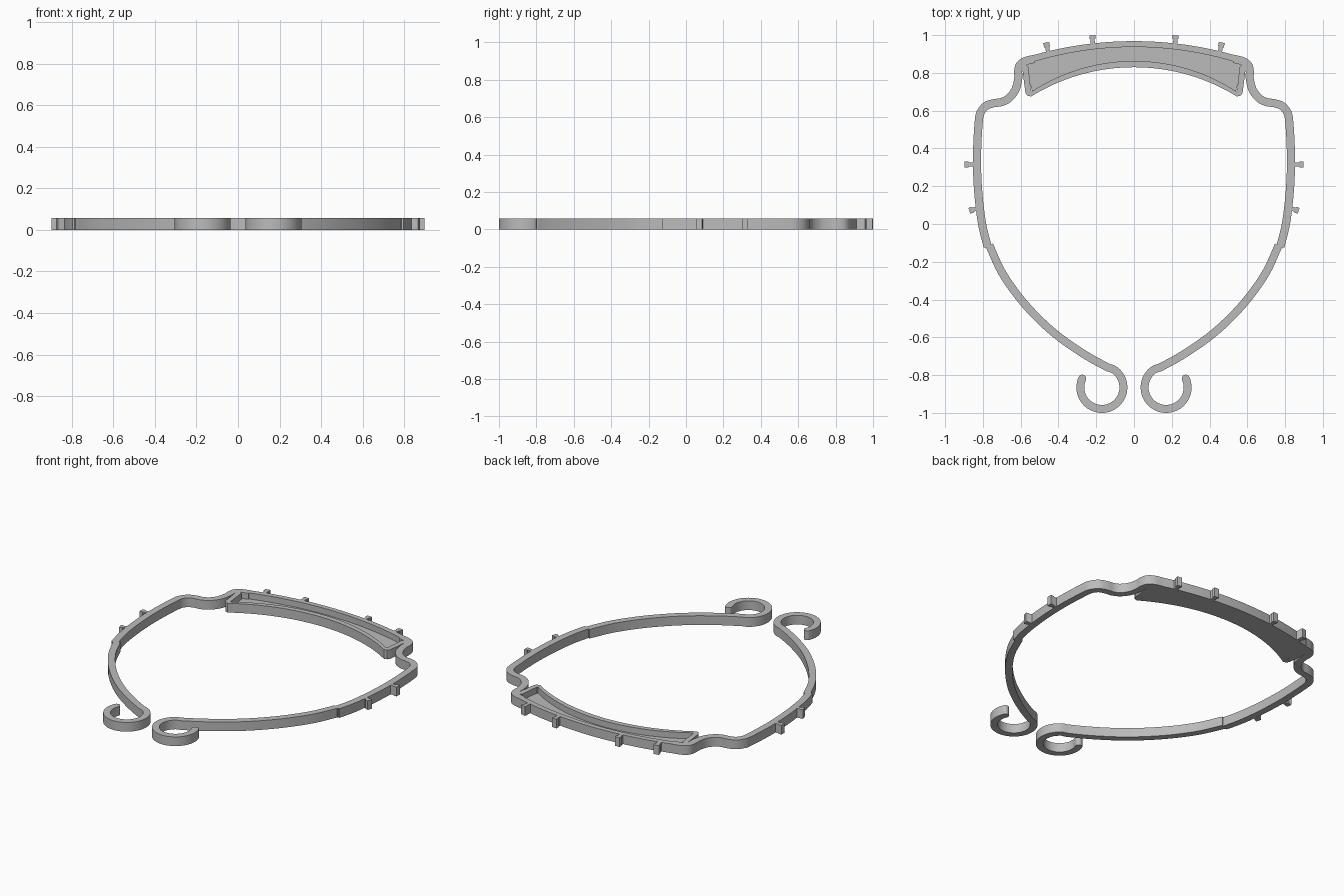
import bpy, bmesh, math
from mathutils import Vector

if "Cube" in bpy.data.objects:
    bpy.data.objects.remove(bpy.data.objects["Cube"])

H = 0.058       # height of the whole frame
FLOOR = 0.02    # thickness of the tray floor

grey = bpy.data.materials.new("grey plastic")
grey.diffuse_color = (0.5, 0.5, 0.5, 1)
grey.use_nodes = True
grey.node_tree.nodes["Principled BSDF"].inputs["Base Color"].default_value = grey.diffuse_color


def strip(name, a, b, z0=0.0, z1=H, closed=False, mirror=False):
    """Solid band between two matching lists of plan points."""
    bm = bmesh.new()
    rings = []
    for p, q in zip(a, b):
        rings.append([bm.verts.new((v[0], v[1], z))
                      for v, z in ((p, z0), (q, z0), (q, z1), (p, z1))])
    n = len(rings)
    for i in range(n if closed else n - 1):
        r, s = rings[i], rings[(i + 1) % n]
        for k in range(4):
            bm.faces.new((r[k], r[(k + 1) % 4], s[(k + 1) % 4], s[k]))
    if not closed:
        bm.faces.new(rings[0])
        bm.faces.new(rings[-1])
    bmesh.ops.recalc_face_normals(bm, faces=bm.faces)
    me = bpy.data.meshes.new(name)
    bm.to_mesh(me)
    bm.free()
    me.materials.append(grey)
    ob = bpy.data.objects.new(name, me)
    bpy.context.collection.objects.link(ob)
    bpy.ops.object.select_all(action='DESELECT')
    ob.select_set(True)
    bpy.context.view_layer.objects.active = ob
    bpy.ops.object.shade_smooth_by_angle(angle=math.radians(30))
    if mirror:
        ob.modifiers.new("Mirror", 'MIRROR').use_axis[0] = True
    return ob


def ribbon(name, path, width, round_end=False):
    """Constant-width band along a plan path, mirrored to both sides."""
    pts = [Vector(p) for p in path]
    a, b = [], []
    for i, p in enumerate(pts):
        t = (pts[min(i + 1, len(pts) - 1)] - pts[max(i - 1, 0)]).normalized()
        n = Vector((-t.y, t.x)) * width / 2
        a.append(p + n)
        b.append(p - n)
    if round_end:
        for k in range(1, 6):
            u = math.radians(k * 16)
            c = pts[-1] + t * width / 2 * math.sin(u)
            a.append(c + n * math.cos(u))
            b.append(c - n * math.cos(u))
    return strip(name, a, b, mirror=True)


def spline(pts, steps=6):
    """Smooth curve through the given points."""
    v = [Vector(p) for p in pts]
    v = [2 * v[0] - v[1]] + v + [2 * v[-1] - v[-2]]
    out = []
    for i in range(1, len(v) - 2):
        p0, p1, p2, p3 = v[i - 1:i + 3]
        for k in range(steps):
            t = k / steps
            out.append(0.5 * (2 * p1 + (p2 - p0) * t
                              + (2 * p0 - 5 * p1 + 4 * p2 - p3) * t * t
                              + (3 * p1 - p0 - 3 * p2 + p3) * t ** 3))
    return out + [v[-2]]


def bow(half, mid, end, n=40):
    """Symmetric arc from -half to +half, with its crown at y = mid."""
    sag = mid - end
    r = (half * half + sag * sag) / (2 * sag)
    m = math.asin(half / r)
    return [(r * math.sin(m * (2 * i / n - 1)),
             mid - r + r * math.cos(m * (2 * i / n - 1))) for i in range(n + 1)]


def loop(top, right, bottom):
    """Closed outline from a top arc, right end points and a bottom arc."""
    left = [(-x, y) for x, y in reversed(right)]
    return top + right + bottom[::-1] + left


# Tray at the back: raised rim and thin floor
rim_top, rim_low = bow(0.58, 0.968, 0.88), bow(0.545, 0.83, 0.675)
rec_top, rec_low = bow(0.575, 0.937, 0.845), bow(0.54, 0.863, 0.703)
outer = loop(rim_top, [(0.592, 0.83), (0.582, 0.75), (0.575, 0.695), (0.565, 0.68)], rim_low)
inner = loop(rec_top, [(0.558, 0.83), (0.553, 0.77), (0.547, 0.72), (0.545, 0.708)], rec_low)
strip("tray_rim", outer, inner, closed=True)
strip("tray_floor", rec_top, rec_low, 0, FLOOR)

# Shoulder bends and side bands
ribbon("shoulder_and_side_band", spline([
    (0.53, 0.874), (0.575, 0.862), (0.604, 0.842), (0.613, 0.81), (0.613, 0.77),
    (0.627, 0.713), (0.66, 0.668), (0.70, 0.646), (0.745, 0.639), (0.785, 0.624),
    (0.812, 0.59), (0.821, 0.55), (0.829, 0.43), (0.831, 0.30), (0.823, 0.15),
    (0.804, 0.0), (0.775, -0.12)]), 0.043)

# Lower arms sweeping into the curled hooks
arm = spline([(0.766, -0.112), (0.70, -0.255), (0.605, -0.392), (0.50, -0.507),
              (0.39, -0.603), (0.25, -0.698), (0.115, -0.772)])[:-1]
hook = []
for i in range(41):
    u = math.radians(122 + i * (384 - 122) / 40)
    hook.append((0.17 + 0.114 * math.cos(u), -0.865 + 0.114 * math.sin(u)))
ribbon("arm_and_hook", arm + hook, 0.042, round_end=True)

# Small barbs where the arms meet the side bands
strip("joint_barb", [(0.79, -0.105), (0.785, -0.13)],
      [(0.765, -0.105), (0.765, -0.118)], mirror=True)

# Tabs around the outside: base point, outward angle in degrees, length
for name, x, y, deg, length in (
        ("inner_back_tab", 0.218, 0.945, 88, 0.054),
        ("outer_back_tab", 0.452, 0.90, 78, 0.062),
        ("upper_side_tab", 0.84, 0.315, 0, 0.057),
        ("lower_side_tab", 0.822, 0.085, -17, 0.052)):
    d = Vector((math.cos(math.radians(deg)), math.sin(math.radians(deg))))
    n = Vector((-d.y, d.x))
    base = Vector((x, y))
    stations = ((0, 0.011), (length * 0.62, 0.011), (length * 0.63, 0.016), (length, 0.016))
    strip(name, [base + d * s + n * w for s, w in stations],
          [base + d * s - n * w for s, w in stations], mirror=True)
